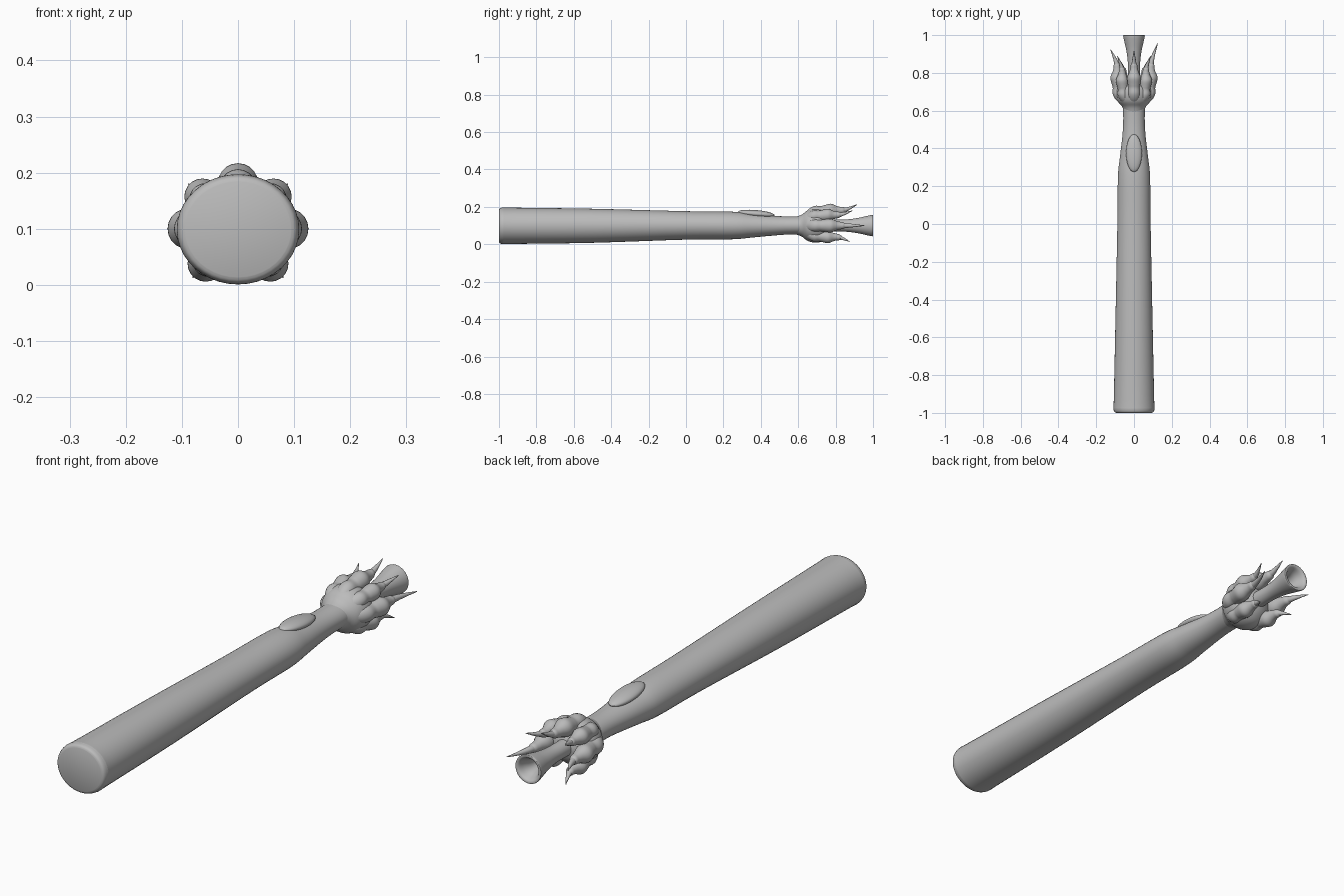
import bpy
import bmesh
import math
from mathutils import Vector

cube = bpy.data.objects.get("Cube")
if cube:
    bpy.data.objects.remove(cube, do_unlink=True)

AXIS_Z = 0.1

grey = bpy.data.materials.new("plain grey")
grey.use_nodes = True
tone = (0.5, 0.5, 0.5, 1)
grey.diffuse_color = tone
grey.node_tree.nodes["Principled BSDF"].inputs["Base Color"].default_value = tone


def smooth_sections(sections, steps):
    """Catmull-Rom interpolation between cross-sections."""
    pts = [Vector(s) for s in sections]
    out = []
    for i in range(len(pts) - 1):
        a, b = pts[max(i - 1, 0)], pts[i]
        c, d = pts[i + 1], pts[min(i + 2, len(pts) - 1)]
        for k in range(steps):
            t = k / steps
            out.append(0.5 * (2 * b + (c - a) * t + (2 * a - 5 * b + 4 * c - d) * t ** 2
                              + (3 * b - a - 3 * c + d) * t ** 3))
    return out + [pts[-1]]


def finish(name, bm, angle=40):
    bmesh.ops.recalc_face_normals(bm, faces=bm.faces)
    mesh = bpy.data.meshes.new(name)
    bm.to_mesh(mesh)
    bm.free()
    mesh.materials.append(grey)
    obj = bpy.data.objects.new(name, mesh)
    bpy.context.collection.objects.link(obj)
    bpy.ops.object.select_all(action="DESELECT")
    obj.select_set(True)
    bpy.context.view_layer.objects.active = obj
    bpy.ops.object.shade_smooth_by_angle(angle=math.radians(angle))
    return obj


def loft(name, sections, sides=32, steps=4):
    """Skin elliptical sections (y, x, z, radius x, radius z) along y."""
    bm = bmesh.new()
    rings = []
    for y, x, z, rx, rz in smooth_sections(sections, steps):
        angles = [2 * math.pi * k / sides for k in range(sides)]
        rings.append([bm.verts.new((x + rx * math.cos(a), y, z + rz * math.sin(a)))
                      for a in angles])
    for lower, upper in zip(rings, rings[1:]):
        for k in range(sides):
            n = (k + 1) % sides
            bm.faces.new((lower[k], lower[n], upper[n], upper[k]))
    bm.faces.new(rings[0])
    bm.faces.new(rings[-1])
    return finish(name, bm)


# Long tapering handle: y, half width, bottom, top
handle = [(-1, .094, .014, .184), (-.994, .104, .005, .193), (-.975, .109, .001, .197),
          (-.93, .107, .002, .196), (-.5, .098, .008, .19), (0, .088, .025, .177),
          (.25, .085, .027, .174), (.35, .075, .036, .164), (.46, .062, .046, .153),
          (.54, .057, .052, .149), (.62, .058, .053, .15)]
loft("handle", [(y, 0, (lo + hi) / 2, w, (hi - lo) / 2) for y, w, lo, hi in handle], 40)

# Oval thumb pad set into the top of the handle
bm = bmesh.new()
bmesh.ops.create_uvsphere(bm, u_segments=32, v_segments=16, radius=1)
bmesh.ops.scale(bm, vec=(.042, .1, .02), verts=bm.verts)
pad = finish("thumb_pad", bm)
pad.location = (0, .375, .163)
pad.rotation_euler.x = math.radians(-5)

# Rounded palm
palm = [(.59, .05), (.62, .062), (.65, .086), (.69, .096), (.73, .088), (.76, .06), (.775, .03)]
loft("palm", [(y, 0, AXIS_Z, r, r * .95) for y, r in palm], 36)

# Nozzle with a flared, hollow mouth
nozzle = [(.72, .034), (.8, .032), (.86, .033), (.92, .041), (.97, .052), (.994, .057),
          (1, .055), (.997, .045), (.98, .036), (.95, .025), (.9, .018)]
loft("nozzle", [(y, 0, AXIS_Z, r, r) for y, r in nozzle], 32)

# Ring of knuckled fingers, each ending in a claw: name, angle, claw tip y
finger_shape = [(.63, .045, .02), (.66, .066, .03), (.69, .078, .033), (.72, .079, .031),
                (.74, .082, .033), (.775, .087, .036), (.805, .086, .025), (.825, .086, .02),
                (.842, .088, .017), (.858, .09, .006)]
fingers = [("top", 90, .915), ("upper_left", 45, .89), ("upper_right", 135, .89),
           ("left", 0, .955), ("right", 180, .925),
           ("lower_left", -50, .875), ("lower_right", 230, .875)]
for name, angle, tip in fingers:
    cx, cz = math.cos(math.radians(angle)), math.sin(math.radians(angle))
    shrink = .9 if "_" in name else 1

    def along(y, dist, r):
        return (y, cx * dist * 1.03, AXIS_Z + cz * dist * .93, r, r)

    loft(name + "_finger", [along(.63 + (y - .63) * shrink, d, r * shrink)
                            for y, d, r in finger_shape], 20)
    base = .63 + .2 * shrink
    claw = [(0, .086, .015), (.3, .092, .012), (.65, .105, .007), (1, .121, .0015)]
    loft(name + "_claw", [along(base + (tip - base) * t, d, r * shrink)
                          for t, d, r in claw], 14)
